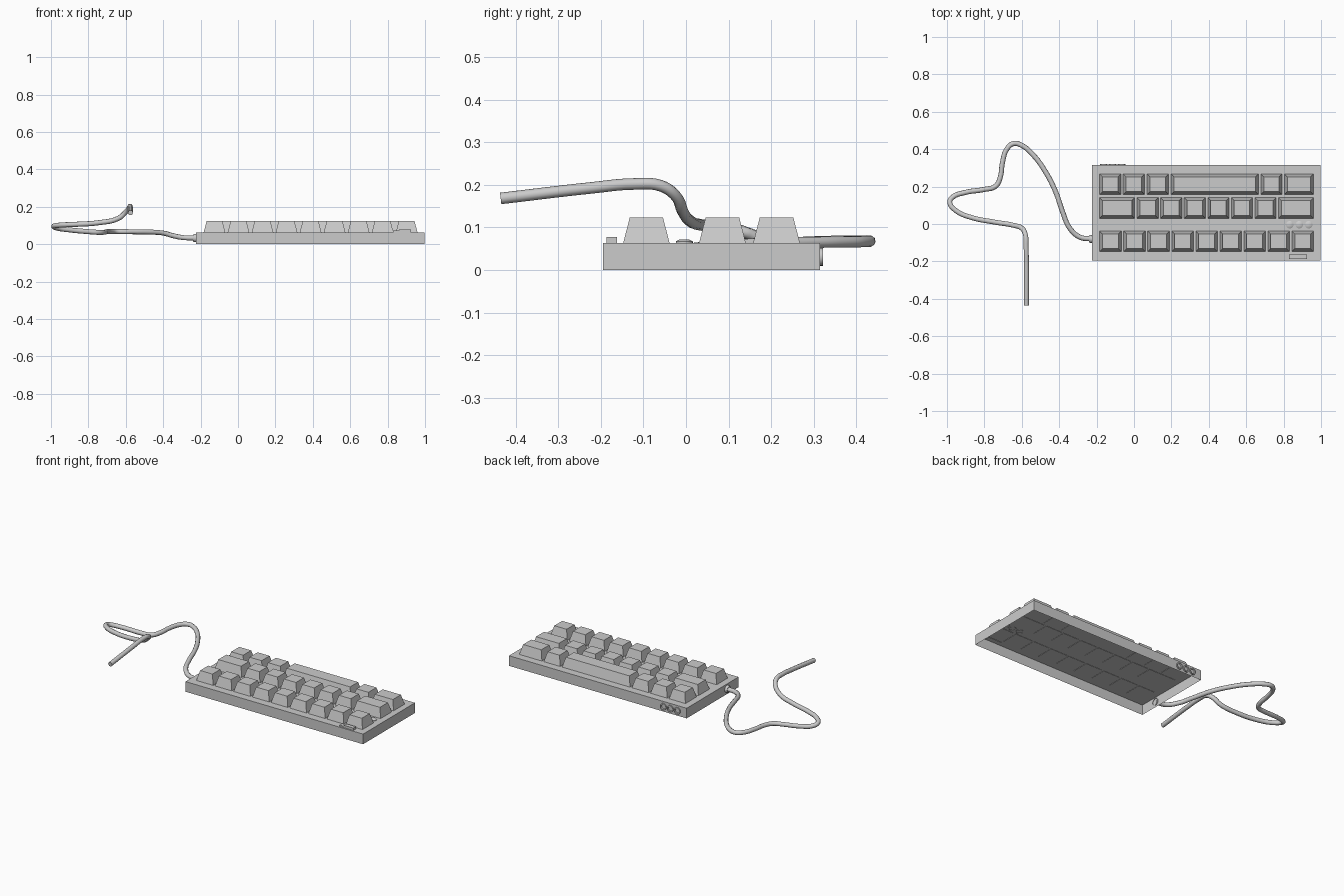
import bpy, bmesh, math
from mathutils import Vector, Matrix

if "Cube" in bpy.data.objects:
    bpy.data.objects.remove(bpy.data.objects["Cube"])

TOP = 0.063          # height of the case top
KEY_TOP = 0.123
LEFT, RIGHT = -0.19, 0.966


def finish(name, bm, smooth=False):
    mesh = bpy.data.meshes.new(name)
    bm.to_mesh(mesh)
    bm.free()
    ob = bpy.data.objects.new(name, mesh)
    bpy.context.collection.objects.link(ob)
    if smooth:
        bpy.context.view_layer.objects.active = ob
        ob.select_set(True)
        bpy.ops.object.shade_smooth_by_angle(angle=math.radians(35))
        ob.select_set(False)
    return ob


def box(name, x0, x1, y0, y1, z0, z1, inset=0.0, open_bottom=False):
    """Box whose top face is pulled in by inset."""
    bm = bmesh.new()
    bmesh.ops.create_cube(bm, size=1)
    for v in bm.verts:
        d = inset if v.co.z > 0 else 0
        v.co = Vector((x1 - d if v.co.x > 0 else x0 + d,
                       y1 - d if v.co.y > 0 else y0 + d,
                       z1 if v.co.z > 0 else z0))
    if open_bottom:
        low = [f for f in bm.faces if f.normal.z < -0.5 or
               all(abs(v.co.z - z0) < 1e-6 for v in f.verts)]
        bmesh.ops.delete(bm, geom=low, context='FACES_ONLY')
    return finish(name, bm)


def lathe(name, profile, matrix, steps=20):
    """Spin (radius, height) points around z, then place with matrix."""
    bm = bmesh.new()
    vs = [bm.verts.new((r, 0, h)) for r, h in profile]
    es = [bm.edges.new(p) for p in zip(vs, vs[1:])]
    bmesh.ops.spin(bm, geom=vs + es, axis=(0, 0, 1), cent=(0, 0, 0),
                   angle=math.tau, steps=steps)
    bmesh.ops.remove_doubles(bm, verts=bm.verts, dist=1e-5)
    bmesh.ops.recalc_face_normals(bm, faces=bm.faces)
    bm.transform(matrix)
    return finish(name, bm, True)


# case: a shell open underneath
box("case", -0.225, 0.997, -0.195, 0.315, 0, TOP, open_bottom=True)

# keys: three rows, widths in key units
rows = [
    ("back", 0.157, 0.268, [0.98, 0.99, 1, 3.74, 0.98, 1.31]),
    ("middle", 0.03, 0.141, [1.56] + [0.98] * 6 + [1.56]),
    ("front", -0.148, -0.038, [1] * 9),
]
for row, y0, y1, widths in rows:
    unit = (RIGHT - LEFT) / sum(widths)
    x = LEFT
    for i, w in enumerate(widths):
        box(f"{row}_key_{i + 1}", x + 0.006, x + w * unit - 0.006, y0, y1,
            TOP - 0.002, KEY_TOP, inset=0.016)
        x += w * unit

# indicator lights on the top
for i, x in enumerate((0.833, 0.884, 0.934)):
    lathe(f"indicator_light_{i + 1}",
          [(0.02, -0.002), (0.02, 0.004), (0.013, 0.008), (0, 0.009)],
          Matrix.Translation((x, -0.004, TOP)))

# slide switch at the front right corner
box("switch_base", 0.83, 0.925, -0.187, -0.162, TOP - 0.002, 0.072)
box("switch_slider", 0.86, 0.925, -0.187, -0.162, TOP, 0.078)

# round sockets on the back
for i in range(3):
    lathe(f"socket_{i + 1}",
          [(0.021, -0.003), (0.021, 0.007), (0.014, 0.007), (0.012, 0.001), (0, 0.001)],
          Matrix.Translation((-0.162 + 0.048 * i, 0.315, 0.031))
          @ Matrix.Rotation(-math.pi / 2, 4, 'X'))

# cable plug on the left side
lathe("cable_plug", [(0, 0.015), (0.018, 0.015), (0.022, 0.008), (0.022, -0.003)],
      Matrix.Translation((-0.225, -0.08, 0.033)) @ Matrix.Rotation(-math.pi / 2, 4, 'Y'))

# cable
path = [(-.225, -.08, .033), (-.29, -.07, .035), (-.345, -.02, .045), (-.38, .06, .055),
        (-.42, .175, .062), (-.48, .29, .065), (-.54, .37, .066), (-.60, .42, .067),
        (-.645, .43, .068), (-.68, .40, .068), (-.703, .33, .067), (-.715, .25, .064),
        (-.74, .202, .063), (-.80, .185, .067), (-.905, .168, .077), (-.97, .143, .087),
        (-.985, .115, .096), (-.95, .07, .102), (-.87, .035, .106), (-.745, .01, .115),
        (-.64, -.008, .138), (-.597, -.025, .175), (-.58, -.06, .198),
        (-.577, -.12, .202), (-.575, -.22, .193), (-.575, -.435, .168)]
curve = bpy.data.curves.new("cable", 'CURVE')
curve.dimensions = '3D'
curve.bevel_depth = 0.0135
curve.bevel_resolution = 3
curve.resolution_u = 5
curve.use_fill_caps = True
spline = curve.splines.new('BEZIER')
spline.bezier_points.add(len(path) - 1)
for p, co in zip(spline.bezier_points, path):
    p.co = co
    p.handle_left_type = p.handle_right_type = 'AUTO'
bpy.context.collection.objects.link(bpy.data.objects.new("cable", curve))
